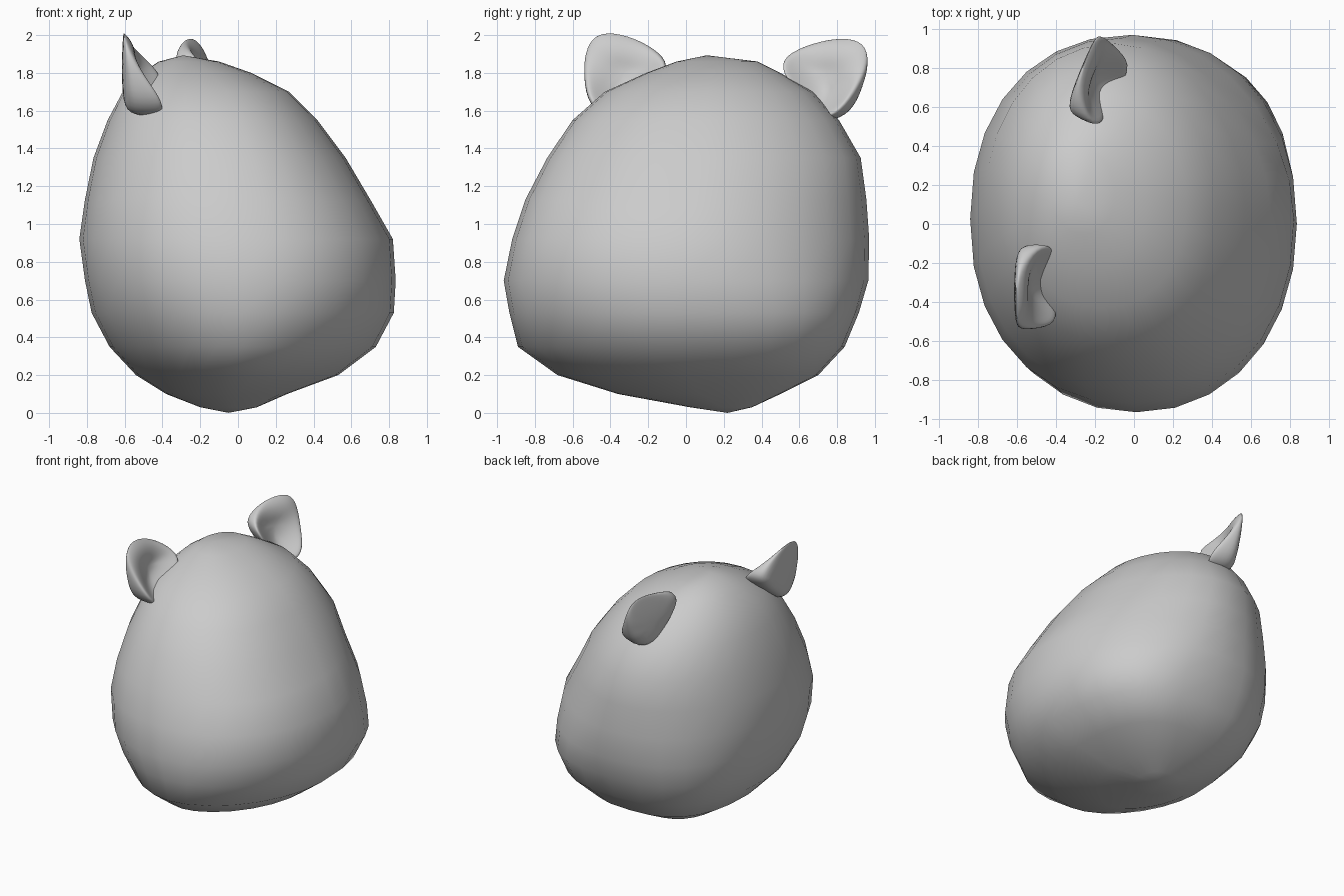
import bpy, bmesh, math
from mathutils import Vector

if "Cube" in bpy.data.objects:
    bpy.data.objects.remove(bpy.data.objects["Cube"])


def loft(name, rings, start, end):
    """Skin closed rings of equal length, capped by a pole at each end."""
    n = len(rings[0])
    verts = [start] + [v for r in rings for v in r] + [end]
    last = len(verts) - 1
    faces = []
    for j in range(n):
        k = (j + 1) % n
        faces.append((0, 1 + k, 1 + j))
        for i in range(len(rings) - 1):
            a, b = 1 + i * n, 1 + (i + 1) * n
            faces.append((a + j, a + k, b + k, b + j))
        top = 1 + (len(rings) - 1) * n
        faces.append((top + j, top + k, last))
    mesh = bpy.data.meshes.new(name)
    mesh.from_pydata(verts, [], faces)
    bm = bmesh.new()
    bm.from_mesh(mesh)
    bmesh.ops.recalc_face_normals(bm, faces=bm.faces)
    bm.to_mesh(mesh)
    bm.free()
    for p in mesh.polygons:
        p.use_smooth = True
    obj = bpy.data.objects.new(name, mesh)
    bpy.context.collection.objects.link(obj)
    return obj


# Head: horizontal slices (z, xmin, xmax, ymin, ymax)
slices = [
    (0.03, -0.20, 0.10, 0.02, 0.35),
    (0.10, -0.38, 0.26, -0.36, 0.50),
    (0.20, -0.54, 0.53, -0.68, 0.70),
    (0.35, -0.68, 0.73, -0.89, 0.84),
    (0.53, -0.775, 0.825, -0.935, 0.915),
    (0.70, -0.81, 0.835, -0.965, 0.965),
    (0.92, -0.84, 0.82, -0.92, 0.97),
    (1.13, -0.81, 0.70, -0.85, 0.955),
    (1.35, -0.765, 0.57, -0.735, 0.925),
    (1.55, -0.69, 0.42, -0.60, 0.81),
    (1.70, -0.61, 0.27, -0.43, 0.67),
    (1.80, -0.51, 0.07, -0.21, 0.50),
    (1.86, -0.42, -0.10, -0.05, 0.38),
]
# Corner squareness keys: z, then quadrants ++, -+, --, +- (below 1 is squarer)
keys = [
    (0.0, 0.75, 0.80, 1.15, 1.15),
    (0.3, 0.72, 0.76, 1.12, 1.12),
    (0.55, 0.80, 0.80, 1.00, 1.00),
    (0.75, 0.97, 0.86, 0.92, 0.93),
    (1.0, 1.10, 0.93, 0.89, 0.90),
    (1.4, 1.06, 0.97, 0.91, 0.88),
    (1.9, 1.03, 0.98, 0.93, 0.90),
]
SEG = 28


def power(v, e):
    return math.copysign(abs(v) ** e, v)


def squareness(z, quadrant):
    for a, b in zip(keys, keys[1:]):
        if z <= b[0]:
            f = (z - a[0]) / (b[0] - a[0])
            return a[quadrant + 1] * (1 - f) + b[quadrant + 1] * f


rings = []
for z, x0, x1, y0, y1 in slices:
    ring = []
    for i in range(SEG):
        t = 2 * math.pi * i / SEG
        e = squareness(z, 4 * i // SEG)
        ring.append(((x0 + x1) / 2 + (x1 - x0) / 2 * power(math.cos(t), e),
                     (y0 + y1) / 2 + (y1 - y0) / 2 * power(math.sin(t), e), z))
    rings.append(ring)
loft("head", rings, (-0.05, 0.22, 0.0), (-0.29, 0.11, 1.893))

# Ear: cupped shell built from a rim, a sunken front and a rounded back
rim = [Vector(p) for p in (
    (-0.38, -0.40, 1.55), (-0.36, -0.52, 1.63), (-0.49, -0.54, 1.78),
    (-0.57, -0.535, 1.91), (-0.60, -0.48, 2.01), (-0.60, -0.35, 2.01),
    (-0.57, -0.20, 1.95), (-0.46, -0.09, 1.86), (-0.36, -0.12, 1.77),
    (-0.43, -0.28, 1.63))]
centre = Vector((-0.49, -0.33, 1.80))


def inset(scale, depth, flatten):
    out = []
    for p in rim:
        q = centre + (p - centre) * scale
        q.x += (depth - q.x) * flatten
        out.append(q)
    return out


ear_rings = [inset(0.45, -0.54, 0.75), inset(0.8, -0.52, 0.3), inset(1.0, 0, 0),
             inset(1.02, -0.61, 0.5), inset(0.95, -0.61, 0.95)]
front_pole = Vector((-0.55, -0.33, 1.80))
back_pole = Vector((-0.62, -0.33, 1.76))

# Second ear is the first one reflected across the turned head
centre_b = Vector((-0.165, 0.725, 1.79))
axis = Vector((0.20, 0.97, -0.10)).normalized()


def reflect(p):
    d = p - centre
    return centre_b + d - axis * (2 * d.dot(axis))


ears = [loft("ear_front", ear_rings, front_pole, back_pole),
        loft("ear_back", [[reflect(p) for p in r] for r in ear_rings],
             reflect(front_pole), reflect(back_pole))]
for ear in ears:
    sub = ear.modifiers.new("smooth", 'SUBSURF')
    sub.levels = sub.render_levels = 2
